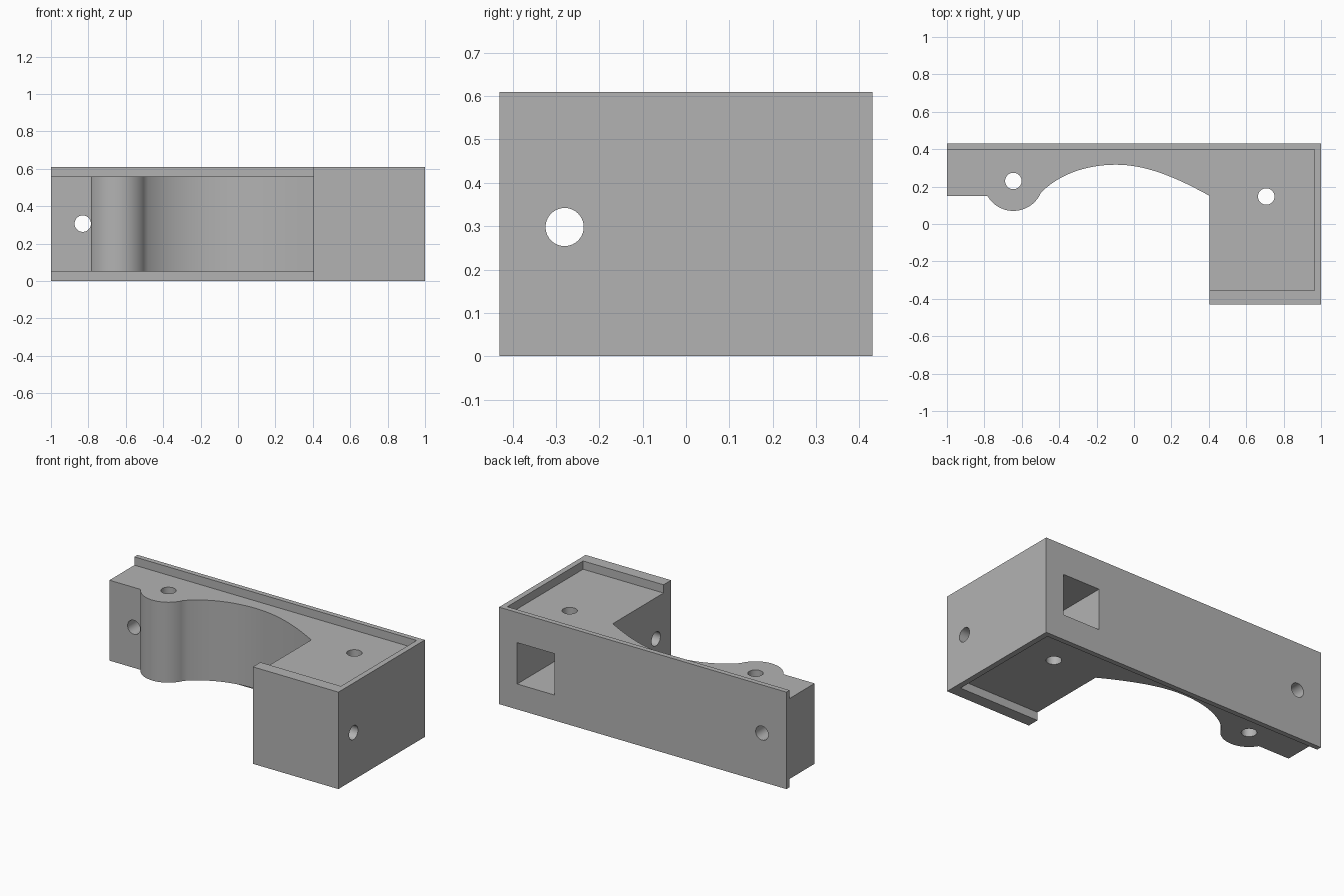
import bpy, bmesh, math
from mathutils import Vector, Matrix
from mathutils.geometry import interpolate_bezier

old = bpy.data.objects.get("Cube")
if old:
    bpy.data.objects.remove(old, do_unlink=True)

HEIGHT, RIM = 0.61, 0.052

grey = bpy.data.materials.new("plain grey")
grey.use_nodes = True
colour = (0.45, 0.45, 0.45, 1)
grey.diffuse_color = colour
grey.node_tree.nodes["Principled BSDF"].inputs["Base Color"].default_value = colour


def add_object(name, bm):
    bmesh.ops.recalc_face_normals(bm, faces=bm.faces)
    mesh = bpy.data.meshes.new(name)
    bm.to_mesh(mesh)
    bm.free()
    mesh.materials.append(grey)
    obj = bpy.data.objects.new(name, mesh)
    bpy.context.collection.objects.link(obj)
    return obj


def box(name, lo, hi):
    lo, hi = Vector(lo), Vector(hi)
    bm = bmesh.new()
    bmesh.ops.create_cube(bm, size=1, matrix=Matrix.Translation((lo + hi) / 2)
                          @ Matrix.Diagonal((*(hi - lo), 1)))
    return add_object(name, bm)


def hole(name, centre, axis, length, radius=0.044):
    turn = Vector((0, 0, 1)).rotation_difference(Vector(axis)).to_matrix().to_4x4()
    bm = bmesh.new()
    bmesh.ops.create_cone(bm, cap_ends=True, segments=40, radius1=radius, radius2=radius,
                          depth=length, matrix=Matrix.Translation(centre) @ turn)
    return add_object(name, bm)


def bezier(*pts, count=20):
    p0, h0, h1, p1 = [Vector((x, y, 0)) for x, y in pts]
    return [(v.x, v.y) for v in interpolate_bezier(p0, h0, h1, p1, count)]


# Outline: round boss around the pin hole, then a swept hollow, then the square block
boss = (-0.645, 0.23)
start, end = math.radians(210), math.radians(337)
arc = []
for i in range(25):
    a = start + (end - start) * i / 24
    arc.append((boss[0] + 0.16 * math.cos(a), boss[1] + 0.16 * math.sin(a)))
hollow = (bezier(arc[-1], (-0.39, 0.275), (-0.24, 0.317), (-0.095, 0.317))[1:]
          + bezier((-0.095, 0.317), (0.08, 0.317), (0.25, 0.235), (0.405, 0.15))[1:])
outline = ([(-1, 0.43), (-1, 0.15)] + arc + hollow
           + [(0.405, -0.43), (1, -0.43), (1, 0.43)])

# Bracket body at full rim height
bm = bmesh.new()
base = bm.faces.new([bm.verts.new((x, y, 0)) for x, y in outline])
top = bmesh.ops.extrude_face_region(bm, geom=[base])["geom"]
bmesh.ops.translate(bm, vec=(0, 0, HEIGHT), verts=[v for v in top if isinstance(v, bmesh.types.BMVert)])
body = add_object("bracket_body", bm)

# Recesses that leave a raised rim, screw holes and the square pocket
cutters = [
    box("top_recess", (-1.1, -0.355, HEIGHT - RIM), (0.965, 0.398, 0.8)),
    box("bottom_recess", (-1.1, -0.355, -0.2), (0.965, 0.398, RIM)),
    box("back_pocket", (0.615, -0.12, 0.16), (0.874, 0.6, 0.42)),
    hole("boss_hole", (*boss, 0.3), (0, 0, 1), 1.2),
    hole("block_hole", (0.707, 0.147, 0.3), (0, 0, 1), 1.2),
    hole("side_hole", (0.7, -0.28, 0.298), (1, 0, 0), 0.9),
    hole("arm_hole", (-0.83, 0.3, 0.307), (0, 1, 0), 0.6),
]
bpy.ops.object.select_all(action='DESELECT')
bpy.context.view_layer.objects.active = body
body.select_set(True)
for cutter in cutters:
    cutter.hide_render = True
    mod = body.modifiers.new(cutter.name, 'BOOLEAN')
    mod.operation = 'DIFFERENCE'
    mod.solver = 'EXACT'
    mod.object = cutter
    bpy.ops.object.modifier_apply(modifier=mod.name)
    bpy.data.objects.remove(cutter, do_unlink=True)

bpy.ops.object.shade_smooth_by_angle(angle=math.radians(30))
